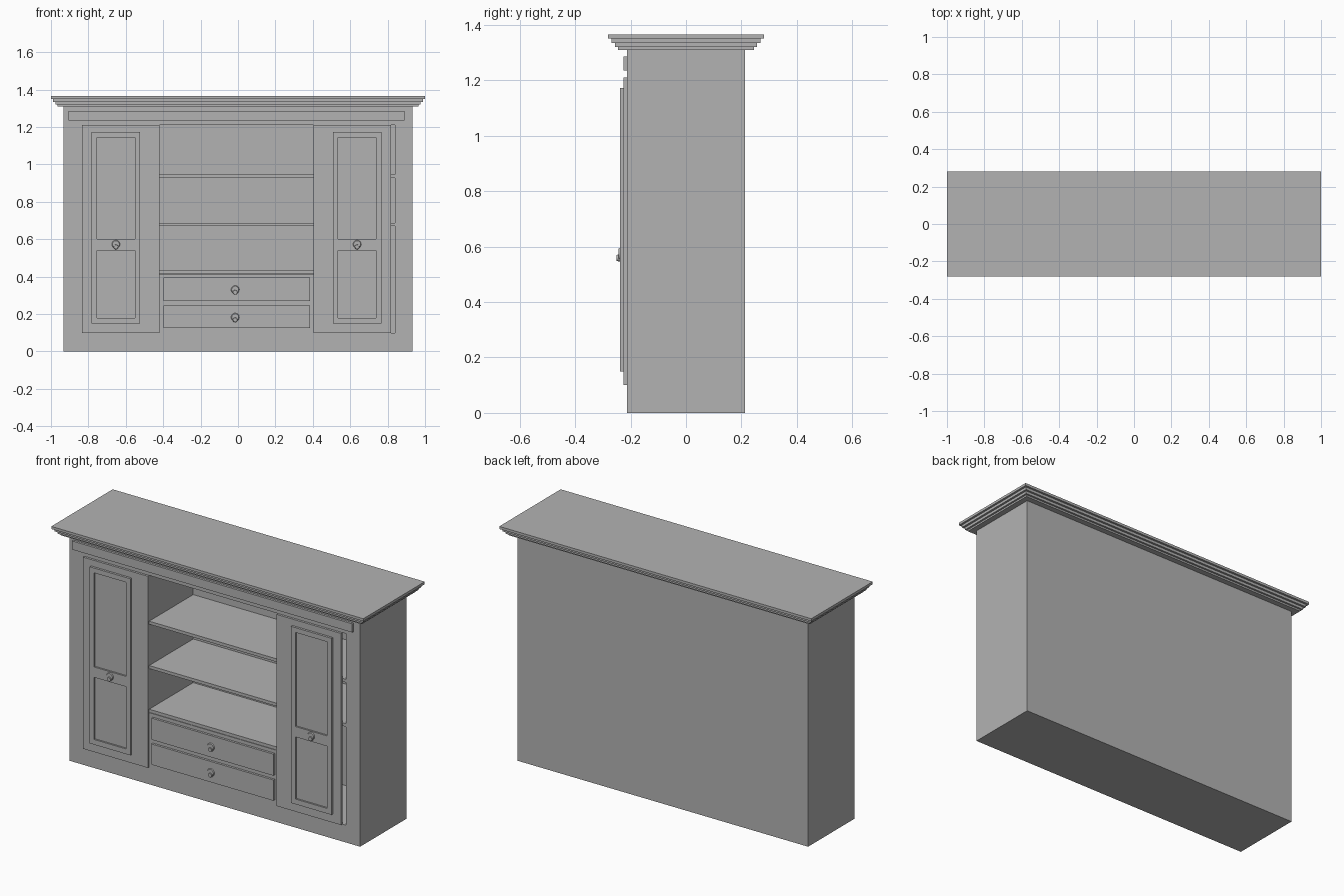
import bpy, bmesh
from math import radians
from mathutils import Matrix, Vector

cube = bpy.data.objects.get("Cube")
if cube:
    bpy.data.objects.remove(cube, do_unlink=True)

# One plain grey finish
grey = bpy.data.materials.new("plain grey")
grey.use_nodes = True
tone = (0.45, 0.45, 0.45, 1)
grey.diffuse_color = tone
grey.node_tree.nodes["Principled BSDF"].inputs["Base Color"].default_value = tone


def add_object(name, bm):
    mesh = bpy.data.meshes.new(name)
    bm.to_mesh(mesh)
    bm.free()
    mesh.materials.append(grey)
    obj = bpy.data.objects.new(name, mesh)
    bpy.context.collection.objects.link(obj)
    return obj


def boxes(name, *spans):
    """Each span is (x0, x1), (y0, y1), (z0, z1)."""
    bm = bmesh.new()
    for span in spans:
        size = Vector([b - a for a, b in span])
        mid = Vector([(a + b) / 2 for a, b in span])
        bmesh.ops.create_cube(bm, size=1, matrix=Matrix.LocRotScale(mid, None, size))
    return add_object(name, bm)


def carve(obj, *spans):
    cutter = boxes("cutter", *spans)
    cutter.hide_render = True
    mod = obj.modifiers.new("carve", "BOOLEAN")
    mod.operation, mod.solver, mod.object = "DIFFERENCE", "EXACT", cutter
    bpy.context.view_layer.objects.active = obj
    bpy.ops.object.modifier_apply(modifier=mod.name)
    bpy.data.objects.remove(cutter, do_unlink=True)


def pull(name, x, y, z):
    """Round backplate with a small knob hanging low on it."""
    bm = bmesh.new()
    turn = Matrix.Rotation(radians(90), 4, "X")
    for radius, depth, drop in ((0.022, 0.005, 0), (0.013, 0.011, 0.014)):
        place = Matrix.Translation((x, y - depth / 2, z - drop))
        bmesh.ops.create_cone(bm, cap_ends=True, segments=24, radius1=radius,
                              radius2=radius * 0.85, depth=depth, matrix=place @ turn)
    obj = add_object(name, bm)
    bpy.ops.object.select_all(action="DESELECT")
    obj.select_set(True)
    bpy.context.view_layer.objects.active = obj
    bpy.ops.object.shade_smooth_by_angle(angle=radians(40))


WIDE, DEEP, TALL = 0.932, 0.213, 1.31
FRONT, RAISED, DOOR = -DEEP, -0.226, -0.239
BACK = 0.19
LOW, HIGH = 0.10, 1.21
MIDDLE = (-0.42, 0.405)

# Carcass hollowed into a shelf bay and two side bays
carcass = boxes("carcass", ((-WIDE, WIDE), (-DEEP, DEEP), (0, TALL)))
hollow = (FRONT - 0.05, BACK)
carve(carcass,
      (MIDDLE, hollow, (0.415, HIGH)),
      ((-0.83, -0.44), hollow, (LOW, HIGH)),
      ((0.425, 0.84), hollow, (LOW, HIGH)))

# Shelves
for i, top in enumerate((0.435, 0.688, 0.945)):
    boxes(f"middle_shelf_{i + 1}", (MIDDLE, (FRONT, BACK), (top - 0.018, top)))
    if i:
        boxes(f"side_shelf_{i}", ((0.425, 0.84), (FRONT, BACK), (top - 0.018, top)))

# Crown moulding, each layer stepping further out
z = TALL
for i, (out, rise) in enumerate(((0.033, 0.01), (0.044, 0.015), (0.056, 0.015), (0.068, 0.015))):
    x, y = WIDE + out, DEEP + out
    boxes(f"crown_step_{i + 1}", ((-x, x), (-y, y), (z, z + rise)))
    z += rise

# Frieze strip under the crown
boxes("frieze", ((-0.905, 0.89), (RAISED, FRONT), (1.235, 1.285)))

# Side panels with raised doors and sunk fields
for side, panel, left in (("right", (-0.835, -0.42), -0.783), ("left", (0.405, 0.818), 0.507)):
    boxes(f"{side}_panel", (panel, (RAISED, FRONT), (LOW, HIGH)))
    door = boxes(f"{side}_door", ((left, left + 0.26), (DOOR, RAISED), (0.15, 1.173)))
    field = (left + 0.028, left + 0.232)
    sunk = (DOOR - 0.02, RAISED - 0.003)
    carve(door, (field, sunk, (0.18, 0.54)), (field, sunk, (0.60, 1.145)))
    pull(f"{side}_door_pull", left + 0.13, DOOR, 0.573)

# Drawers
for name, low, high in (("lower", 0.125, 0.245), ("upper", 0.27, 0.395)):
    boxes(f"{name}_drawer", ((-0.397, 0.385), (RAISED, FRONT), (low, high)))
    pull(f"{name}_drawer_pull", -0.015, RAISED, (low + high) / 2 - 0.002)
